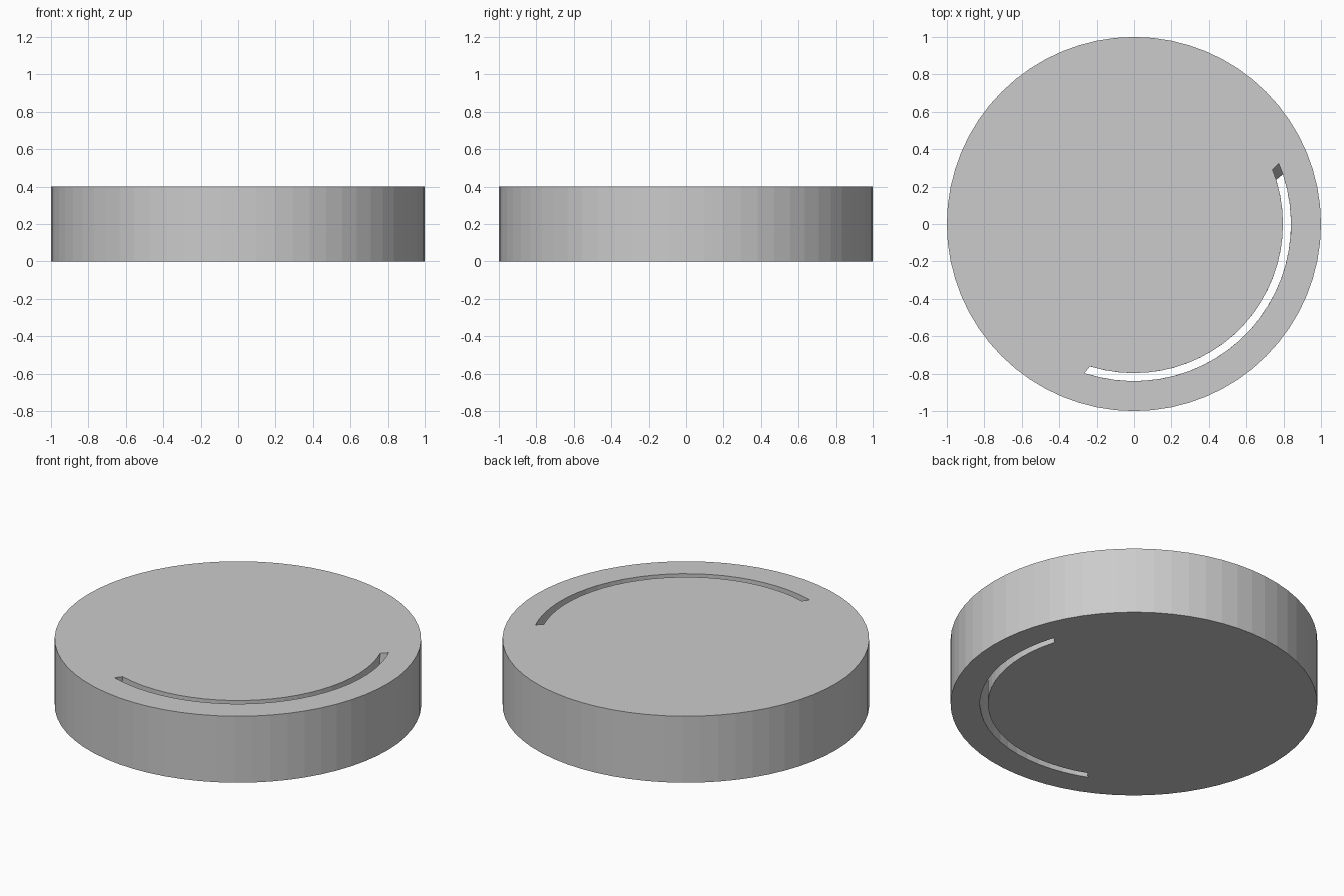
import bpy
import bmesh
from math import cos, sin, radians

if "Cube" in bpy.data.objects:
    bpy.data.objects.remove(bpy.data.objects["Cube"])

HEIGHT = 0.4
TWIST = 4.2 / HEIGHT          # slot twist in degrees per unit of height
STEPS = 24

# Round plate
bpy.ops.mesh.primitive_cylinder_add(vertices=64, radius=1, depth=HEIGHT,
                                    location=(0, 0, HEIGHT / 2))
plate = bpy.context.object
plate.name = "round_plate"


def arc(radius, start, end, z):
    shift = (z - HEIGHT) * TWIST
    angles = [radians(start + (end - start) * i / STEPS + shift) for i in range(STEPS + 1)]
    return [(radius * cos(a), radius * sin(a), z) for a in angles]


# Curved slot with angled ends, turning slightly through the thickness
bm = bmesh.new()
rings = []
for z in (-0.1, HEIGHT + 0.1):
    outline = arc(0.84, -108.4, 22.7, z) + arc(0.797, -107.2, 21.4, z)[::-1]
    rings.append([bm.verts.new(p) for p in outline])
low, high = rings
n = len(low)
for i in range(n):
    j = (i + 1) % n
    bm.faces.new((low[i], low[j], high[j], high[i]))
for ring in rings:
    for i in range(STEPS):
        bm.faces.new((ring[i], ring[i + 1], ring[n - 2 - i], ring[n - 1 - i]))
bmesh.ops.triangulate(bm, faces=bm.faces[:])
bmesh.ops.recalc_face_normals(bm, faces=bm.faces[:])
mesh = bpy.data.meshes.new("slot_cutter")
bm.to_mesh(mesh)
bm.free()
cutter = bpy.data.objects.new("slot_cutter", mesh)
bpy.context.collection.objects.link(cutter)
cutter.hide_render = True

# Cut the slot and discard the cutter
cut = plate.modifiers.new("slot", "BOOLEAN")
cut.operation = "DIFFERENCE"
cut.solver = "EXACT"
cut.object = cutter
bpy.context.view_layer.objects.active = plate
bpy.ops.object.modifier_apply(modifier=cut.name)
bpy.data.objects.remove(cutter)
